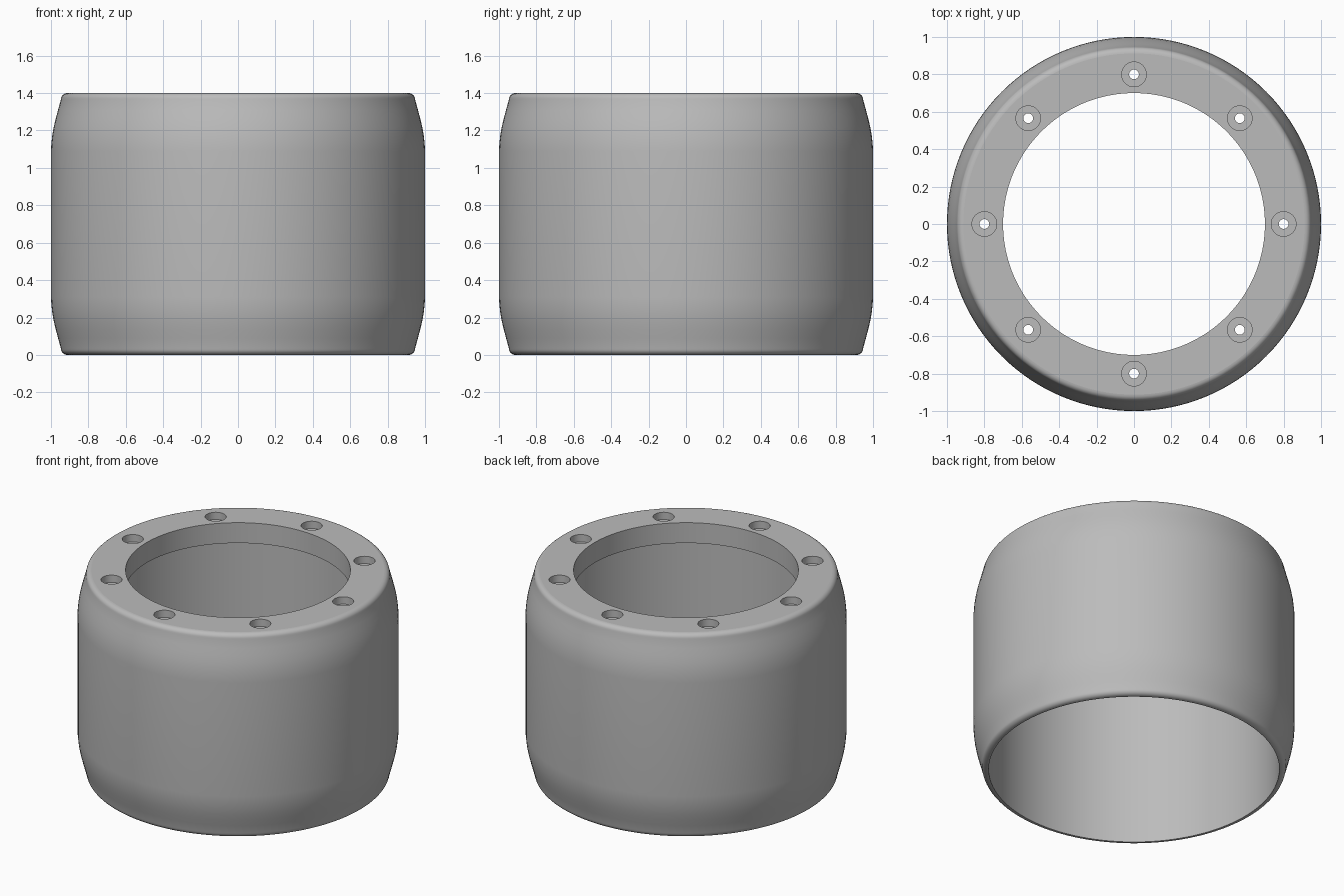
import bpy, bmesh
from math import pi, sin, cos, radians
from mathutils import Matrix, Vector

HEIGHT, SEGMENTS = 1.4, 128
BORE, WALL, LIP = 0.70, 0.905, 0.14    # rim opening, inner wall radius, rim thickness
HOLES, HOLE_CIRCLE = 8, 0.80

if "Cube" in bpy.data.objects:
    bpy.data.objects.remove(bpy.data.objects["Cube"])

grey = bpy.data.materials.new("plain grey")
grey.use_nodes = True
colour = (0.5, 0.5, 0.5, 1)
grey.diffuse_color = colour
grey.node_tree.nodes["Principled BSDF"].inputs["Base Color"].default_value = colour


def make_object(name, bm):
    bmesh.ops.recalc_face_normals(bm, faces=bm.faces)
    mesh = bpy.data.meshes.new(name)
    bm.to_mesh(mesh)
    bm.free()
    obj = bpy.data.objects.new(name, mesh)
    bpy.context.collection.objects.link(obj)
    mesh.materials.append(grey)
    return obj


# Outer shoulder: a gentle taper followed by a small rounded corner
taper = [(1.0, 1.09), (0.998, 1.13), (0.993, 1.175), (0.985, 1.22),
         (0.974, 1.265), (0.962, 1.31), (0.947, 1.365)]
corner = [(0.912 + 0.035 * cos(radians(a)), 1.365 + 0.035 * sin(radians(a)))
          for a in range(15, 91, 15)]
shoulder = taper + corner
foot = [(r, HEIGHT - z) for r, z in reversed(shoulder)]
inside = [(BORE, HEIGHT), (BORE, HEIGHT - LIP), (WALL, HEIGHT - LIP), (WALL, 0)]

# Drum body, turned from the closed profile
bm = bmesh.new()
verts = [bm.verts.new((r, 0, z)) for r, z in foot + shoulder + inside]
edges = [bm.edges.new((a, b)) for a, b in zip(verts, verts[1:] + verts[:1])]
bmesh.ops.spin(bm, geom=verts + edges, axis=(0, 0, 1), cent=(0, 0, 0),
               angle=2 * pi, steps=SEGMENTS, use_merge=True)
bmesh.ops.remove_doubles(bm, verts=bm.verts, dist=1e-5)
drum = make_object("drum_body", bm)


# Cutters for the wide counterbores and the narrow through holes
def add_cutter(name, radius, bottom):
    cut = bmesh.new()
    top = HEIGHT + 0.1
    for i in range(HOLES):
        spot = Matrix.Rotation(2 * pi * i / HOLES, 4, "Z") @ Vector((HOLE_CIRCLE, 0, (top + bottom) / 2))
        bmesh.ops.create_cone(cut, cap_ends=True, segments=32, radius1=radius,
                              radius2=radius, depth=top - bottom,
                              matrix=Matrix.Translation(spot))
    cutter = make_object(name, cut)
    cutter.hide_render = True
    mod = drum.modifiers.new(name, "BOOLEAN")
    mod.operation, mod.solver, mod.object = "DIFFERENCE", "EXACT", cutter
    return cutter


cutters = [add_cutter("counterbore_cutter", 0.066, HEIGHT - 0.05),
           add_cutter("bolt_hole_cutter", 0.026, HEIGHT - LIP - 0.1)]

# Apply the cuts and drop the helpers
bpy.context.view_layer.update()
cut_mesh = bpy.data.meshes.new_from_object(
    drum.evaluated_get(bpy.context.evaluated_depsgraph_get()))
drum.modifiers.clear()
drum.data = cut_mesh
for cutter in cutters:
    bpy.data.objects.remove(cutter)

# Smooth turned surfaces, flat rims and hole floors
bpy.ops.object.select_all(action="DESELECT")
drum.select_set(True)
bpy.context.view_layer.objects.active = drum
bpy.ops.object.shade_smooth_by_angle(angle=radians(30))
for face in cut_mesh.polygons:
    if abs(face.normal.z) > 0.999:
        face.use_smooth = False
